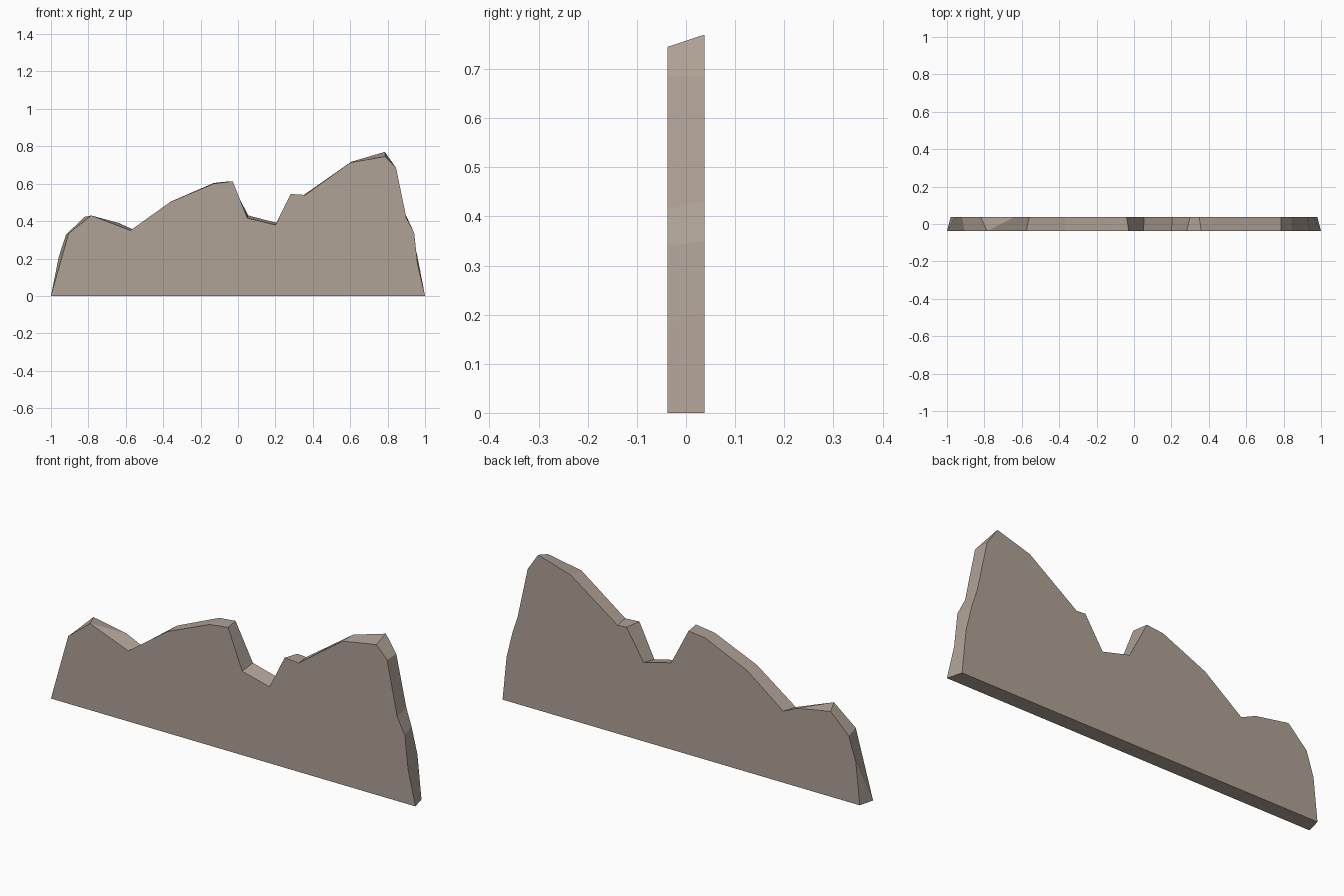
import bpy, bmesh

HALF_DEPTH = 0.038

# Ridge line from left to right: (front x, front z, back x, back z)
RIDGE = [
    (-1.00, 0.00, -0.98, 0.00), (-1.00, 0.00, -0.958, 0.21),
    (-0.905, 0.335, -0.92, 0.327), (-0.785, 0.43, -0.82, 0.423),
    (-0.785, 0.43, -0.638, 0.39), (-0.576, 0.35, -0.56, 0.355),
    (-0.363, 0.502, -0.36, 0.504), (-0.13, 0.60, -0.129, 0.604),
    (-0.028, 0.613, -0.04, 0.613), (0.05, 0.416, 0.055, 0.43),
    (0.20, 0.379, 0.205, 0.391), (0.282, 0.545, 0.30, 0.541),
    (0.36, 0.54, 0.348, 0.537), (0.60, 0.713, 0.605, 0.717),
    (0.785, 0.745, 0.785, 0.77), (0.845, 0.685, 0.842, 0.685),
    (0.90, 0.418, 0.897, 0.433), (0.942, 0.337, 0.925, 0.35),
    (0.96, 0.17, 0.958, 0.217), (1.00, 0.00, 0.98, 0.00),
]

rock = bpy.data.materials.new("warm grey rock")
rock.diffuse_color = (0.43, 0.36, 0.305, 1)

# Mountain slab: two silhouettes joined by a faceted rim
bm = bmesh.new()
front = [bm.verts.new((fx, -HALF_DEPTH, fz)) for fx, fz, _, _ in RIDGE]
back = [bm.verts.new((bx, HALF_DEPTH, bz)) for _, _, bx, bz in RIDGE]
bm.faces.new(front)
bm.faces.new(back[::-1])
for i in range(len(RIDGE)):
    j = (i + 1) % len(RIDGE)
    bm.faces.new((front[j], front[i], back[i], back[j]))
bmesh.ops.remove_doubles(bm, verts=bm.verts, dist=0.0005)
bmesh.ops.recalc_face_normals(bm, faces=bm.faces)

mesh = bpy.data.meshes.new("mountain_ridge")
bm.to_mesh(mesh)
bm.free()
mesh.materials.append(rock)
bpy.context.collection.objects.link(bpy.data.objects.new("mountain_ridge", mesh))
